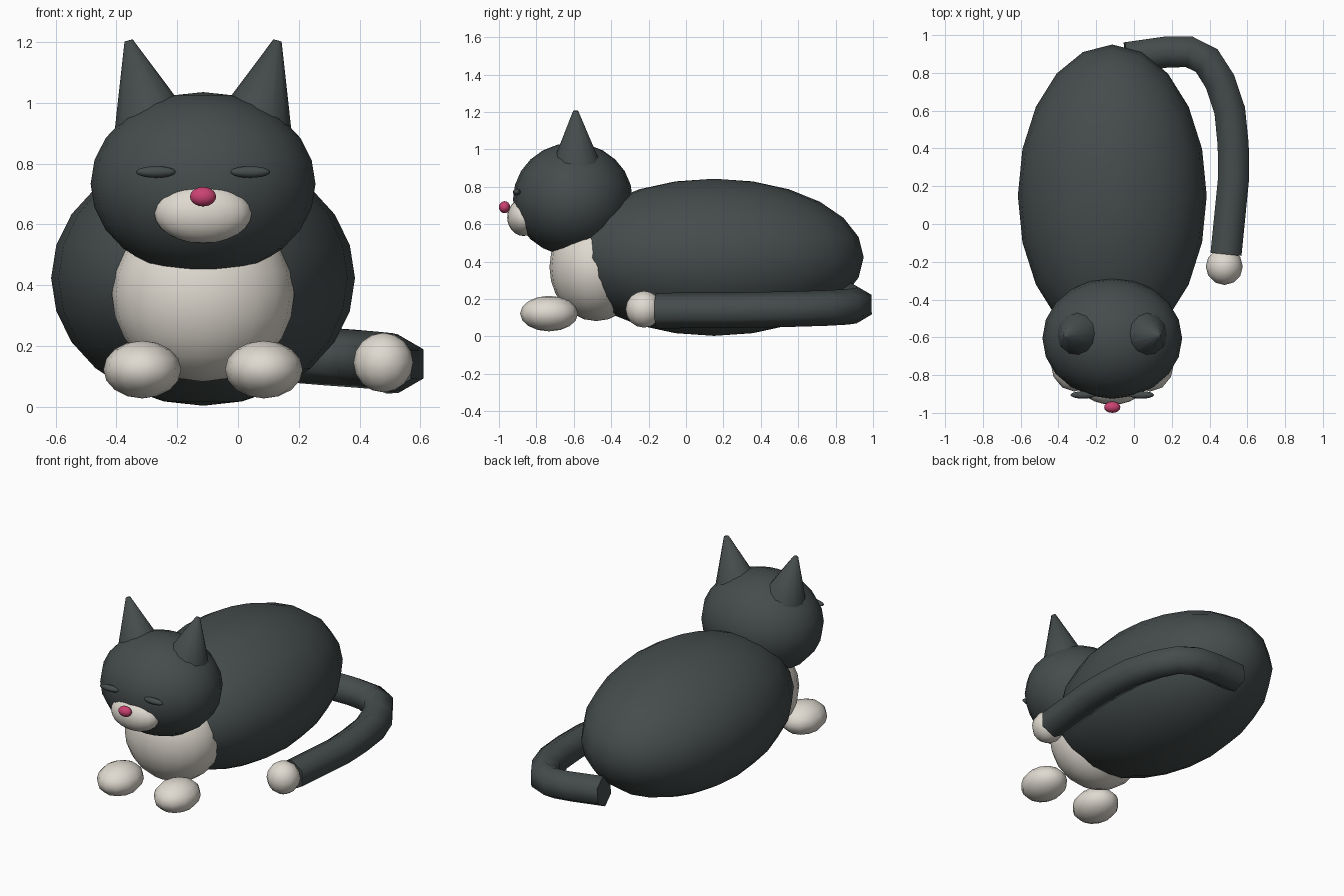
import bpy
import bmesh
from math import cos, sin, pi, radians
from mathutils import Vector, Matrix

cube = bpy.data.objects.get("Cube")
if cube:
    bpy.data.objects.remove(cube, do_unlink=True)

MID = -0.115  # x of the body's plane of symmetry


def material(name, colour):
    mat = bpy.data.materials.new(name)
    mat.use_nodes = True
    mat.diffuse_color = (*colour, 1)
    mat.node_tree.nodes["Principled BSDF"].inputs["Base Color"].default_value = (*colour, 1)
    return mat


charcoal = material("charcoal fur", (0.06, 0.072, 0.072))
cream = material("cream fur", (0.74, 0.70, 0.63))
pink = material("pink nose", (0.60, 0.055, 0.17))


def finish(name, bm, mat):
    """Turn a bmesh into a smooth shaded object, sharp only at open rims."""
    bmesh.ops.recalc_face_normals(bm, faces=bm.faces)
    mesh = bpy.data.meshes.new(name)
    bm.to_mesh(mesh)
    bm.free()
    mesh.shade_smooth()
    mesh.set_sharp_from_angle(angle=radians(70))
    mesh.materials.append(mat)
    obj = bpy.data.objects.new(name, mesh)
    bpy.context.collection.objects.link(obj)
    return obj


def ellipsoid(name, centre, radii, mat, segments=20, rings=12):
    bm = bmesh.new()
    matrix = Matrix.Translation(centre) @ Matrix.Diagonal((*radii, 1))
    bmesh.ops.create_uvsphere(bm, u_segments=segments, v_segments=rings,
                              radius=1, matrix=matrix)
    return finish(name, bm, mat)


def ear(name, side):
    """Blunt cone leaning outward."""
    tip = Vector((MID + side * 0.245, -0.59, 1.205))
    base = Vector((MID + side * 0.168, -0.585, 0.922))
    axis = tip - base
    bm = bmesh.new()
    turn = axis.to_track_quat('Z', 'Y').to_matrix().to_4x4()
    bmesh.ops.create_cone(bm, cap_ends=True, segments=12, radius1=0.13, radius2=0.014,
                          depth=axis.length,
                          matrix=Matrix.Translation((tip + base) / 2) @ turn)
    return finish(name, bm, charcoal)


def tube(name, path, radius, mat, sides=6):
    """Sweep an upright polygon along a path, capped at both ends."""
    points = [Vector(p) for p in path]
    bm = bmesh.new()
    rings = []
    for i, p in enumerate(points):
        along = points[min(i + 1, len(points) - 1)] - points[max(i - 1, 0)]
        across = along.cross(Vector((0, 0, 1))).normalized()
        up = across.cross(along).normalized()
        rings.append([bm.verts.new(p + radius * (across * sin(2 * pi * k / sides)
                                                 + up * cos(2 * pi * k / sides)))
                      for k in range(sides)])
    for a, b in zip(rings, rings[1:]):
        for k in range(sides):
            n = (k + 1) % sides
            bm.faces.new((a[k], a[n], b[n], b[k]))
    bm.faces.new(rings[0])
    bm.faces.new(rings[-1])
    return finish(name, bm, mat)


# Body and head
ellipsoid("body", (MID, 0.15, 0.423), (0.5, 0.8, 0.42), charcoal)
ellipsoid("chest", (MID, -0.48, 0.37), (0.3, 0.25, 0.288), cream)
ellipsoid("head", (MID, -0.605, 0.733), (0.37, 0.32, 0.302), charcoal)

# Face
ellipsoid("muzzle", (MID, -0.868, 0.637), (0.16, 0.088, 0.1), cream)
ellipsoid("nose", (MID, -0.97, 0.691), (0.043, 0.03, 0.032), pink, 16, 10)

# Paired parts
for label, side in (("right", -1), ("left", 1)):
    ear(label + "_ear", side)
    ellipsoid(label + "_closed_eye", (MID + side * 0.155, -0.905, 0.772),
              (0.066, 0.02, 0.019), charcoal, 16, 10)
    ellipsoid(label + "_front_paw", (MID + side * 0.2, -0.732, 0.122),
              (0.128, 0.155, 0.095), cream, 12, 8)

# Tail curling round the left side
tail_path = [(-0.04, 0.88, 0.19), (0.17, 0.91, 0.175), (0.29, 0.912, 0.165),
             (0.385, 0.865, 0.158), (0.455, 0.755, 0.152), (0.507, 0.6, 0.147),
             (0.525, 0.42, 0.143), (0.528, 0.25, 0.14), (0.487, -0.16, 0.138)]
tube("tail", tail_path, 0.095, charcoal)
ellipsoid("tail_tip", (0.478, -0.225, 0.145), (0.098, 0.098, 0.098), cream, 12, 8)
